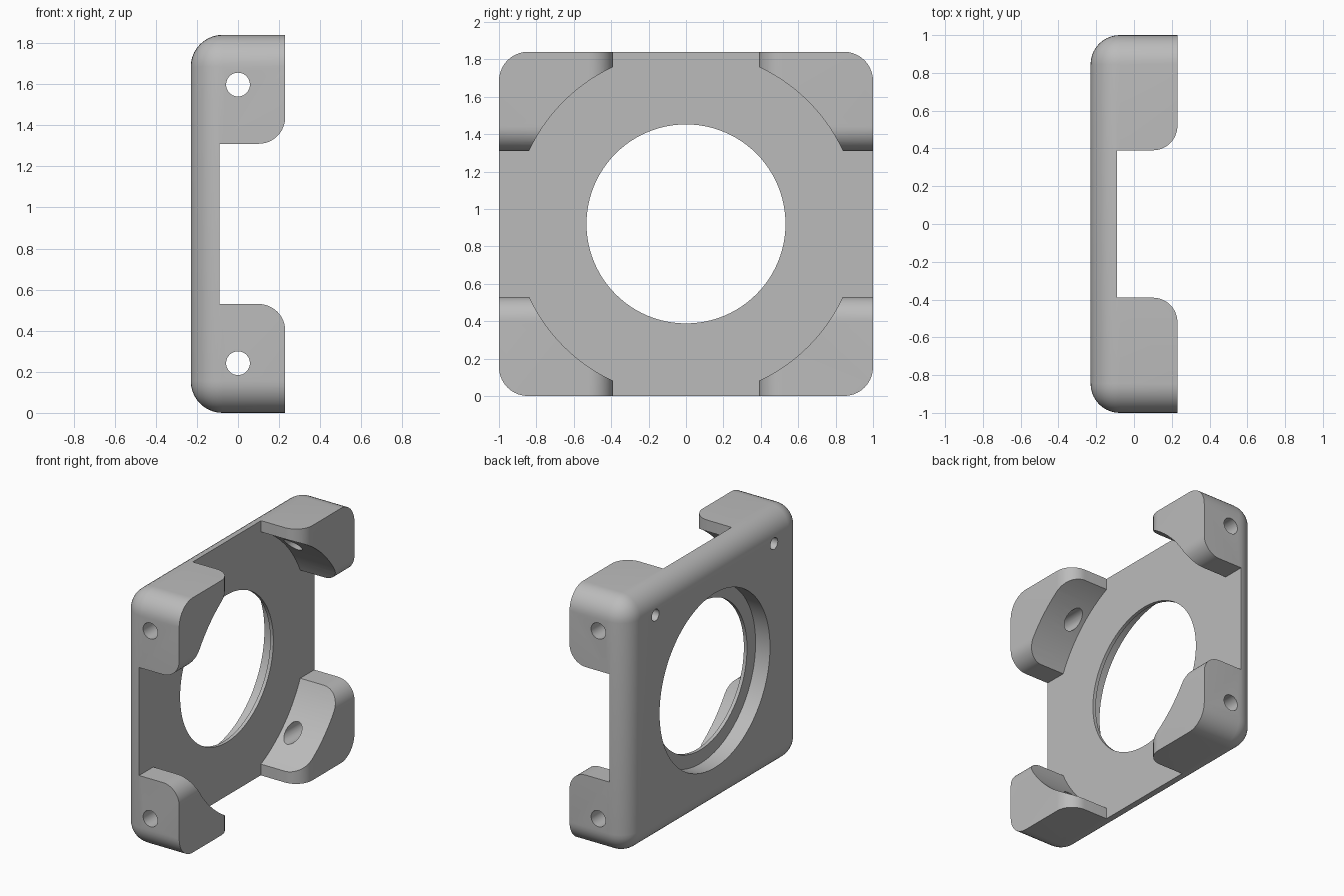
import bpy, bmesh, math
from mathutils import Matrix, Vector

cube = bpy.data.objects.get("Cube")
if cube:
    bpy.data.objects.remove(cube, do_unlink=True)

MID = 0.92            # height of the bracket centre
HX = 0.23             # half depth
FLOOR = -0.09         # front face of the plate
SLOT = 0.39           # half width of the gaps between corner blocks
LIP = 0.13            # rounding of the corner block edges

grey = bpy.data.materials.new("plain_grey")
grey.use_nodes = True
grey.diffuse_color = (0.5, 0.5, 0.5, 1)
grey.node_tree.nodes["Principled BSDF"].inputs["Base Color"].default_value = grey.diffuse_color


def make_object(name, bm):
    bmesh.ops.recalc_face_normals(bm, faces=bm.faces)
    mesh = bpy.data.meshes.new(name)
    bm.to_mesh(mesh)
    bm.free()
    mesh.materials.append(grey)
    obj = bpy.data.objects.new(name, mesh)
    bpy.context.collection.objects.link(obj)
    return obj


def cylinder(name, radius, start, end, sides):
    start, end = Vector(start), Vector(end)
    axis = end - start
    turn = Vector((0, 0, 1)).rotation_difference(axis).to_matrix().to_4x4()
    bm = bmesh.new()
    bmesh.ops.create_cone(bm, cap_ends=True, segments=sides, radius1=radius, radius2=radius,
                          depth=axis.length,
                          matrix=Matrix.Translation((start + end) / 2) @ turn)
    return make_object(name, bm)


def slot(name, upright):
    # Channel with lips that flare out, swept along y or z
    side = [(FLOOR, SLOT)]
    for i in range(13):
        a = math.pi / 2 * i / 12
        side.append((HX - LIP + LIP * math.sin(a), SLOT + LIP - LIP * math.cos(a)))
    side.append((HX + 0.1, SLOT + LIP))
    outline = side + [(x, -w) for x, w in reversed(side)]
    bm = bmesh.new()
    face = bm.faces.new([bm.verts.new((x, w, -1.5) if upright else (x, -1.5, w))
                         for x, w in outline])
    swept = bmesh.ops.extrude_face_region(bm, geom=[face])["geom"]
    bmesh.ops.translate(bm, verts=[v for v in swept if isinstance(v, bmesh.types.BMVert)],
                        vec=(0, 0, 3) if upright else (0, 3, 0))
    bmesh.ops.translate(bm, verts=bm.verts, vec=(0, 0, MID))
    return make_object(name, bm)


# Body: box rounded on every edge except the open front rim
bm = bmesh.new()
bmesh.ops.create_cube(bm, size=1, matrix=Matrix.Translation((0, 0, MID))
                      @ Matrix.Diagonal((2 * HX, 2, 2 * MID, 1)))
rounded = [e for e in bm.edges if min(v.co.x for v in e.verts) < 0]
bmesh.ops.bevel(bm, geom=rounded, offset=0.155, segments=10, profile=0.5, affect='EDGES')
bracket = make_object("mounting_bracket", bm)

# Cutters: gaps between the blocks, round clearance, stepped opening
cutters = [
    slot("side_gap", False),
    slot("top_gap", True),
    cylinder("clearance", 0.925, (FLOOR, 0, MID), (0.5, 0, MID), 128),
    cylinder("opening", 0.532, (-0.5, 0, MID), (0.5, 0, MID), 96),
    cylinder("rear_recess", 0.63, (-0.5, 0, MID), (-0.115, 0, MID), 96),
]
# Cross holes through the blocks, and blind holes at the top of the rear face
for sign in (-1, 1):
    cutters.append(cylinder("cross_hole", 0.058, (0, -1.5, MID + sign * 0.678),
                            (0, 1.5, MID + sign * 0.678), 32))
    cutters.append(cylinder("rear_hole", 0.042, (-0.5, sign * 0.677, 1.65),
                            (-0.07, sign * 0.677, 1.65), 24))

bpy.ops.object.select_all(action='DESELECT')
bpy.context.view_layer.objects.active = bracket
bracket.select_set(True)
for cutter in cutters:
    cutter.hide_render = True
    mod = bracket.modifiers.new("cut", 'BOOLEAN')
    mod.operation = 'DIFFERENCE'
    mod.solver = 'EXACT'
    mod.object = cutter
    bpy.ops.object.modifier_apply(modifier=mod.name)
    bpy.data.objects.remove(cutter, do_unlink=True)

bpy.ops.object.shade_smooth_by_angle(angle=math.radians(30))
